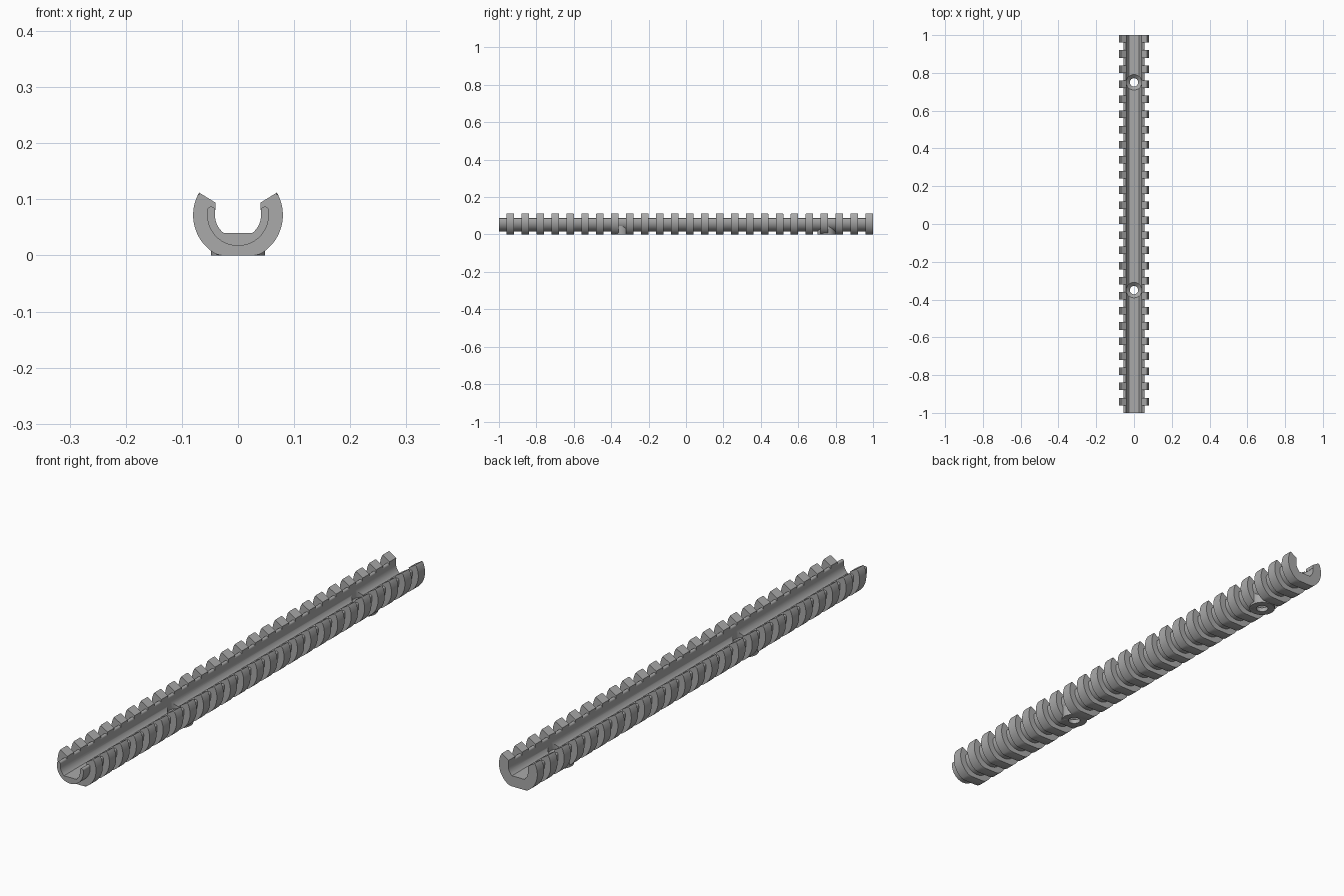
import bpy, bmesh, math

cube = bpy.data.objects.get("Cube")
if cube:
    bpy.data.objects.remove(cube)

CZ = 0.072           # centre height of the round section
R_RIB, R_TUBE, R_IN, R_MID = 0.08, 0.055, 0.041, 0.048
FLOOR = 0.04         # flat channel floor
PITCH, RIB_W = 0.08, 0.04
HOLES = (-0.35, 0.75)

grey = bpy.data.materials.new("plain grey")
grey.use_nodes = True
colour = (0.4, 0.4, 0.4, 1)
grey.diffuse_color = colour
grey.node_tree.nodes["Principled BSDF"].inputs["Base Color"].default_value = colour


def arc(r, start, end, n, cx=0, cz=CZ):
    """Points on an arc in the xz plane, angles in degrees."""
    angles = [math.radians(start + (end - start) * i / n) for i in range(n + 1)]
    return [(cx + r * math.cos(a), cz + r * math.sin(a)) for a in angles]


def mirrored(points):
    return [(-x, z) for x, z in reversed(points)]


def extrude(bm, profile, y0, y1):
    """Closed xz profile pushed from y0 to y1."""
    a = [bm.verts.new((x, y0, z)) for x, z in profile]
    b = [bm.verts.new((x, y1, z)) for x, z in profile]
    bm.faces.new(a)
    bm.faces.new(b[::-1])
    n = len(profile)
    for i in range(n):
        j = (i + 1) % n
        bm.faces.new((a[j], a[i], b[i], b[j]))


def lathe(bm, profile, y, n=48):
    """Solid of revolution about a vertical axis; profile holds (radius, z)."""
    rings = [[bm.verts.new((r * math.cos(math.tau * i / n),
                            y + r * math.sin(math.tau * i / n), z))
              for i in range(n)] for r, z in profile]
    bm.faces.new(rings[0][::-1])
    bm.faces.new(rings[-1])
    for lo, hi in zip(rings, rings[1:]):
        for i in range(n):
            j = (i + 1) % n
            bm.faces.new((lo[i], lo[j], hi[j], hi[i]))


def finish(bm, name, helper=False):
    bmesh.ops.recalc_face_normals(bm, faces=bm.faces)
    mesh = bpy.data.meshes.new(name)
    bm.to_mesh(mesh)
    bm.free()
    mesh.materials.append(grey)
    ob = bpy.data.objects.new(name, mesh)
    bpy.context.collection.objects.link(ob)
    ob.hide_render = helper
    return ob


def cut(ob, cutter):
    mod = ob.modifiers.new("cut", 'BOOLEAN')
    mod.operation, mod.solver, mod.object = 'DIFFERENCE', 'EXACT', cutter
    bpy.context.view_layer.objects.active = ob
    bpy.ops.object.modifier_apply(modifier=mod.name)


# Channel: open tube with a flat floor and rounded lips
floor_angle = math.degrees(math.asin((FLOOR - CZ) / R_IN))
lip_r = (R_TUBE - R_IN) / 2
right = (arc(R_TUBE, -90, 0, 20)
         + arc(lip_r, 0, 180, 10, R_MID, 0.08)
         + arc(R_IN, 0, floor_angle, 12))
bm = bmesh.new()
extrude(bm, right + mirrored(right)[:-1], -1, 1)
channel = finish(bm, "channel")

# Ribs: flat-bottomed rings, open at the top, with softened rims
bottom_angle = math.degrees(math.asin(-CZ / R_RIB))
right = (arc(R_RIB, bottom_angle, 30, 24)
         + [(0.04, 0.094), (0.0405, 0.081), (R_MID, 0.079)]
         + arc(R_MID, 0, -90, 20))
bm = bmesh.new()
for i in range(25):
    y = -0.96 + i * PITCH
    extrude(bm, right + mirrored(right)[1:], y, y + RIB_W)


def on_rim(edge):
    a, b = (v.co for v in edge.verts)
    mid = (a + b) / 2
    return abs(a.y - b.y) < 1e-5 and math.hypot(mid.x, mid.z - CZ) > 0.079


rim = [e for e in bm.edges if on_rim(e)]
bmesh.ops.bevel(bm, geom=rim, offset=0.003, segments=2, profile=0.5, affect='EDGES')
ribs = finish(bm, "ribs")

# Screw bosses under the channel
bm = bmesh.new()
for y in HOLES:
    lathe(bm, [(0.048, 0), (0.048, 0.046)], y)
bosses = finish(bm, "screw_bosses")

# Cutters: countersunk holes, and the channel clearance over the bosses
bm = bmesh.new()
for y in HOLES:
    lathe(bm, [(0.022, -0.02), (0.022, 0.016), (0.041, 0.034), (0.041, 0.15)], y)
holes = finish(bm, "hole_cutter", True)
bm = bmesh.new()
extrude(bm, [(-0.033, 0.039), (0.033, 0.039), (0.033, 0.06), (-0.033, 0.06)], -1.1, 1.1)
clearance = finish(bm, "clearance_cutter", True)

cut(bosses, clearance)
for ob in (channel, ribs, bosses):
    cut(ob, holes)
for helper in (holes, clearance):
    bpy.data.objects.remove(helper)

# Smooth curves, sharp corners
bpy.ops.object.select_all(action='DESELECT')
for ob in (channel, ribs, bosses):
    ob.select_set(True)
bpy.context.view_layer.objects.active = channel
bpy.ops.object.shade_smooth_by_angle(angle=math.radians(30))
